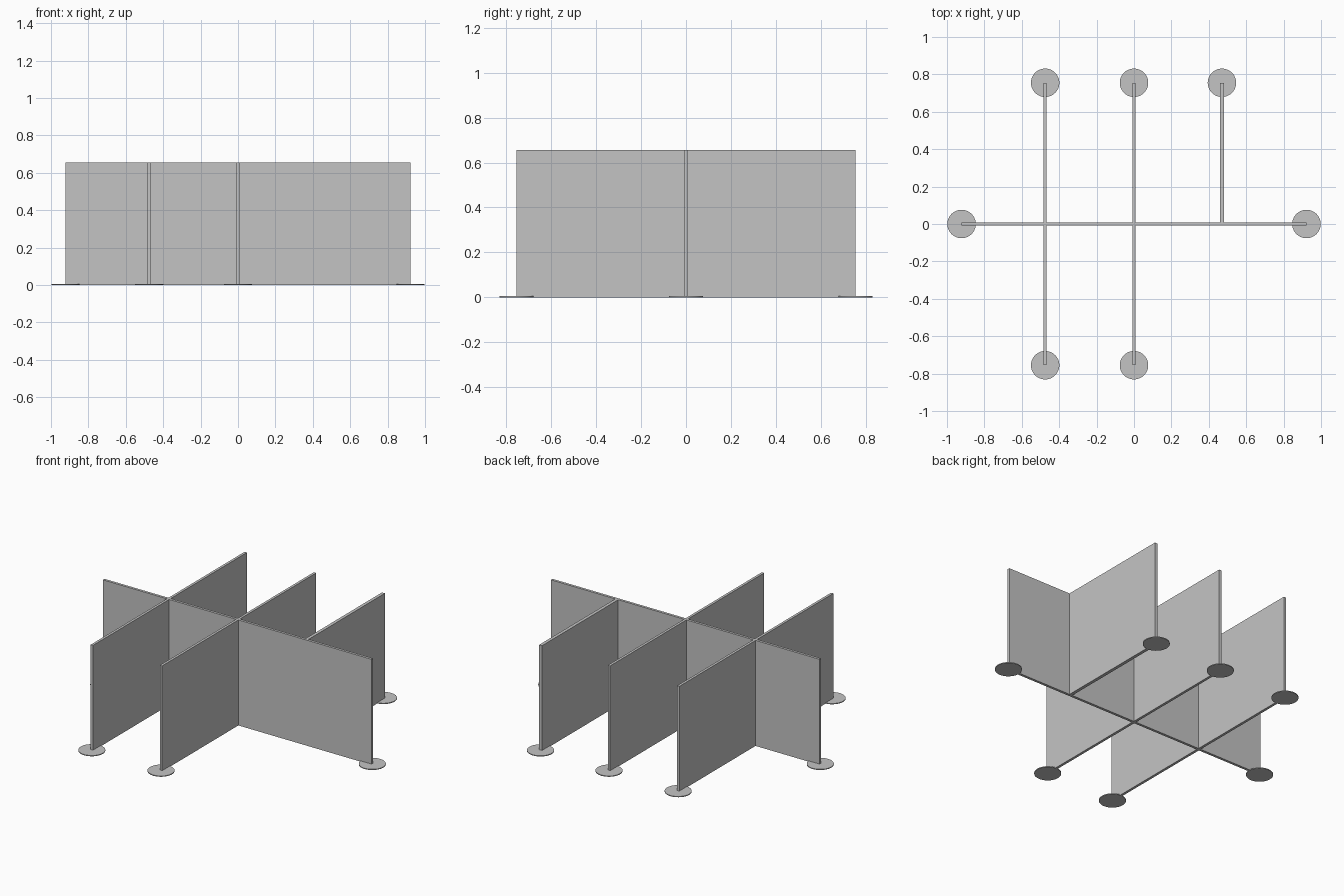
import bpy

cube = bpy.data.objects.get("Cube")
if cube:
    bpy.data.objects.remove(cube, do_unlink=True)

# Single grey finish
grey = bpy.data.materials.new("panel_grey")
grey.use_nodes = True
colour = (0.55, 0.55, 0.55, 1)
grey.diffuse_color = colour
grey.node_tree.nodes["Principled BSDF"].inputs["Base Color"].default_value = colour

HEIGHT = 0.655
THICK = 0.016
REACH_X = 0.922
REACH_Y = 0.755
FOOT_RADIUS = 0.076
FOOT_HEIGHT = 0.005


def panel(name, x0, x1, y0, y1):
    """Upright board standing on the floor."""
    bpy.ops.mesh.primitive_cube_add(
        size=1, location=((x0 + x1) / 2, (y0 + y1) / 2, HEIGHT / 2))
    ob = bpy.context.object
    ob.name = name
    ob.scale = (x1 - x0, y1 - y0, HEIGHT)
    bpy.ops.object.transform_apply(location=False, rotation=False, scale=True)
    ob.data.materials.append(grey)


def foot(name, x, y):
    """Thin round floor plate under a free panel end."""
    bpy.ops.mesh.primitive_cylinder_add(
        vertices=48, radius=FOOT_RADIUS, depth=FOOT_HEIGHT,
        location=(x, y, FOOT_HEIGHT / 2))
    ob = bpy.context.object
    ob.name = name
    ob.data.materials.append(grey)
    bpy.ops.object.shade_smooth_by_angle()


# Long spine with a foot at each end
panel("spine_panel", -REACH_X, REACH_X, -THICK / 2, THICK / 2)
for side, x in (("right", -REACH_X), ("left", REACH_X)):
    foot("spine_foot_" + side, x, 0)

# Dividers branching off the spine: name, x, thickness, directions
dividers = (
    ("right", -0.475, THICK, ("front", "back")),
    ("middle", 0, THICK, ("front", "back")),
    ("left", 0.47, 0.02, ("back",)),
)
for name, x, thick, directions in dividers:
    for direction in directions:
        if direction == "front":
            y0, y1, end = -REACH_Y, -THICK / 2, -REACH_Y
        else:
            y0, y1, end = THICK / 2, REACH_Y, REACH_Y
        label = name + "_" + direction
        panel("divider_" + label, x - thick / 2, x + thick / 2, y0, y1)
        foot("divider_foot_" + label, x, end)
